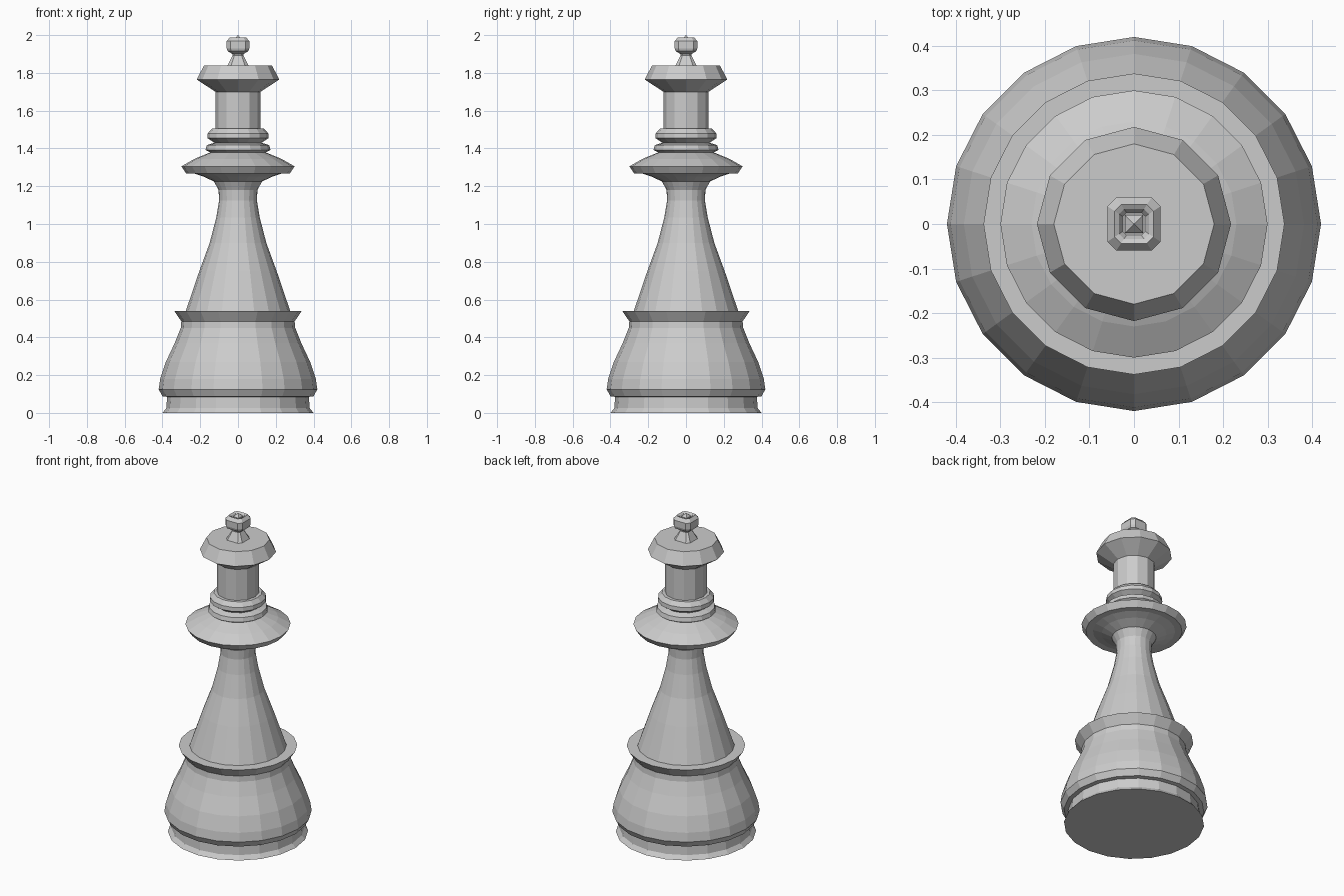
import bpy, bmesh
from math import sin, cos, tau, atan2

cube = bpy.data.objects.get("Cube")
if cube:
    bpy.data.objects.remove(cube, do_unlink=True)

grey = bpy.data.materials.new("stone_grey")
grey.use_nodes = True
color = (0.6, 0.6, 0.6, 1)
grey.diffuse_color = color
grey.node_tree.nodes["Principled BSDF"].inputs["Base Color"].default_value = color


def round_angles(sides):
    return [tau * i / sides for i in range(sides)]


def lathe(name, profile, angles):
    """Turn a (radius, height) profile through the given angles, flat shaded."""
    bm = bmesh.new()
    rings = [[bm.verts.new((r * cos(a), r * sin(a), z)) for a in angles]
             for r, z in profile]
    n = len(angles)
    for low, high in zip(rings, rings[1:]):
        for i in range(n):
            j = (i + 1) % n
            bm.faces.new((low[i], low[j], high[j], high[i]))
    bm.faces.new(rings[0][::-1])
    bm.faces.new(rings[-1])
    bmesh.ops.remove_doubles(bm, verts=bm.verts, dist=0.0005)
    mesh = bpy.data.meshes.new(name)
    bm.to_mesh(mesh)
    bm.free()
    mesh.materials.append(grey)
    obj = bpy.data.objects.new(name, mesh)
    bpy.context.collection.objects.link(obj)
    return obj


wide = round_angles(20)
narrow = round_angles(12)

# Bell-shaped foot with a flared rim
lathe("base", [(0.40, 0), (0.38, 0.025), (0.375, 0.085), (0.40, 0.088),
               (0.42, 0.125), (0.412, 0.18), (0.382, 0.27), (0.335, 0.37),
               (0.303, 0.45), (0.30, 0.485), (0.338, 0.54)], wide)

# Tapering stem flaring out beneath the collar
lathe("stem", [(0.278, 0.535), (0.205, 0.75), (0.15, 0.90), (0.115, 1.035),
               (0.10, 1.125), (0.103, 1.18), (0.127, 1.225), (0.18, 1.27)], wide)

# Wide disc collar
lathe("collar", [(0.127, 1.225), (0.185, 1.252), (0.235, 1.268), (0.275, 1.268),
                 (0.30, 1.305), (0.23, 1.345), (0.14, 1.382)], wide)

# Two stacked rings under the head
lathe("neck_rings", [(0.14, 1.375), (0.172, 1.392), (0.165, 1.418), (0.125, 1.43),
                     (0.162, 1.455), (0.16, 1.48), (0.138, 1.505)], round_angles(16))

# Faceted column and crown
lathe("head", [(0.12, 1.50), (0.12, 1.70), (0.218, 1.765), (0.18, 1.84)], narrow)

# Finial with chamfered square section and hollow top
bevel = atan2(0.04, 0.06)
chamfered = [tau * q / 4 + s * bevel for q in range(4) for s in (-1, 1)]
lathe("finial", [(0.066, 1.84), (0.034, 1.893), (0.036, 1.90), (0.066, 1.915),
                 (0.072, 1.93), (0.072, 1.968), (0.052, 1.988),
                 (0.040, 1.982), (0.030, 1.968)], chamfered)

# Small pyramid tip inside the finial
lathe("finial_tip", [(0.028, 1.965), (0.028, 1.98), (0.001, 2.0)],
      [a + tau / 8 for a in round_angles(4)])
